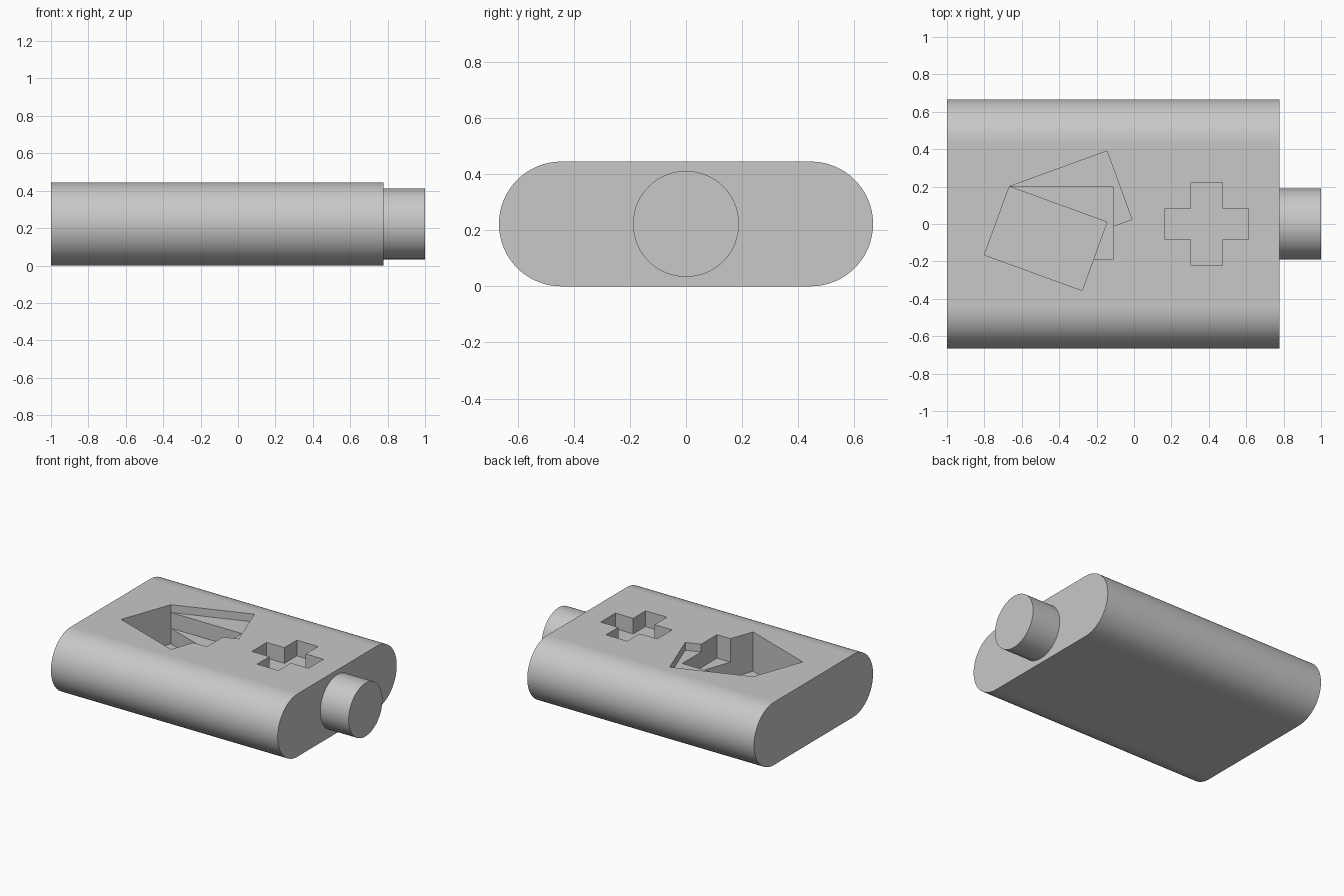
import bpy
import bmesh
from math import cos, sin, pi, radians
from mathutils import Vector

if "Cube" in bpy.data.objects:
    bpy.data.objects.remove(bpy.data.objects["Cube"], do_unlink=True)

UNIT = 1 / 9
TOP = 4 * UNIT          # body thickness
MID = TOP / 2
BODY_END = 7 * UNIT

grey = bpy.data.materials.new("plain grey")
grey.use_nodes = True
colour = (0.58, 0.58, 0.58, 1)
grey.diffuse_color = colour
grey.node_tree.nodes["Principled BSDF"].inputs["Base Color"].default_value = colour


def prism(name, outline, along):
    """Extrude a closed outline of 3D points along a vector."""
    bm = bmesh.new()
    face = bm.faces.new([bm.verts.new(p) for p in outline])
    moved = bmesh.ops.extrude_face_region(bm, geom=[face])["geom"]
    verts = [v for v in moved if isinstance(v, bmesh.types.BMVert)]
    bmesh.ops.translate(bm, verts=verts, vec=along)
    bmesh.ops.recalc_face_normals(bm, faces=bm.faces)
    mesh = bpy.data.meshes.new(name)
    bm.to_mesh(mesh)
    bm.free()
    mesh.materials.append(grey)
    obj = bpy.data.objects.new(name, mesh)
    bpy.context.collection.objects.link(obj)
    return obj


def activate(obj):
    bpy.ops.object.select_all(action="DESELECT")
    obj.select_set(True)
    bpy.context.view_layer.objects.active = obj


def cut(target, outline, depth):
    """Sink a pocket of the given plan outline into the top face."""
    cutter = prism("pocket_cutter", [(x, y, TOP - depth) for x, y in outline],
                   Vector((0, 0, depth + 0.1)))
    cutter.hide_render = True
    mod = target.modifiers.new("pocket", "BOOLEAN")
    mod.operation = "DIFFERENCE"
    mod.solver = "EXACT"
    mod.object = cutter
    activate(target)
    bpy.ops.object.modifier_apply(modifier=mod.name)
    bpy.data.objects.remove(cutter, do_unlink=True)


def smooth(obj):
    activate(obj)
    bpy.ops.object.shade_smooth_by_angle(angle=radians(30))
    for face in obj.data.polygons:
        if abs(face.normal.z) > 0.9999 or abs(face.normal.x) > 0.9999:
            face.use_smooth = False


# Body: rounded slab running along x
half_flat = 4 * UNIT
steps = 32
profile = []
for side in (1, -1):
    for i in range(steps + 1):
        a = pi * i / steps - side * pi / 2
        profile.append((-1, side * half_flat + MID * cos(a), MID + MID * sin(a)))
body = prism("body", profile, Vector((BODY_END + 1, 0, 0)))

# Fanned rectangular pockets, all hinged on one corner
hinge = Vector((-6 * UNIT, 0.2))
for angle, depth in ((-20, 2.5), (0, 1.5), (20, 0.5)):
    c, s = cos(radians(angle)), sin(radians(angle))
    w, h = 5 * UNIT, 3.5 * UNIT
    outline = [(hinge.x + x * c - y * s, hinge.y + x * s + y * c)
               for x, y in ((0, 0), (0, -h), (w, -h), (w, 0))]
    cut(body, outline, depth * UNIT)

# Cross pocket: one notched quarter turned four times
arm, reach, centre = 0.75 * UNIT, 2 * UNIT, 3.5 * UNIT
cross = []
for q in range(4):
    c, s = round(cos(q * pi / 2)), round(sin(q * pi / 2))
    for x, y in ((reach, -arm), (reach, arm), (arm, arm)):
        cross.append((centre + x * c - y * s, x * s + y * c))
cut(body, cross, UNIT)
smooth(body)

# Round end stub
ring = [(BODY_END - 0.02, 1.7 * UNIT * cos(2 * pi * i / 64),
         MID + 1.7 * UNIT * sin(2 * pi * i / 64)) for i in range(64)]
stub = prism("end_stub", ring, Vector((1.02 - BODY_END, 0, 0)))
smooth(stub)
